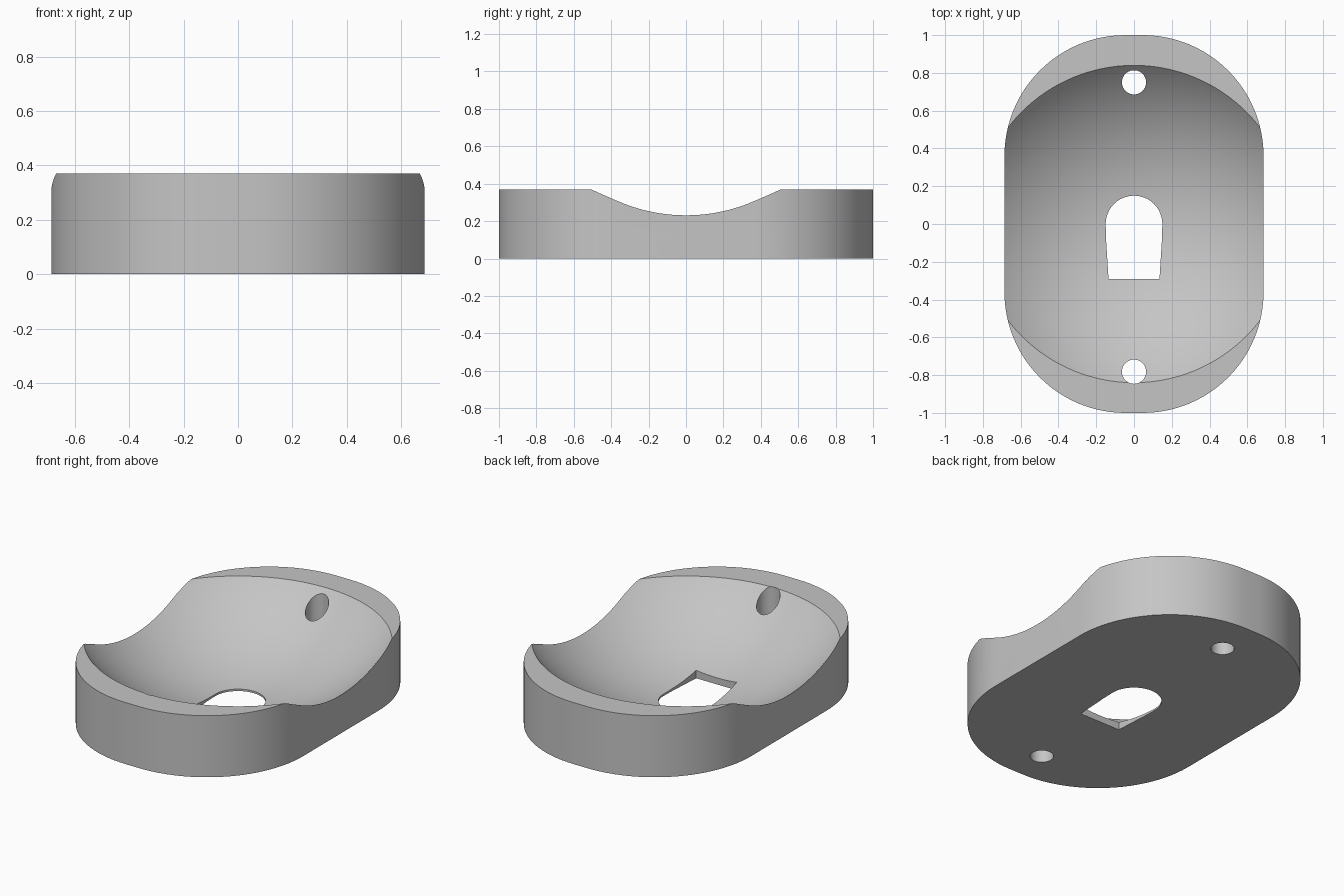
import bpy, bmesh, math
from math import sin, cos, pi

old = bpy.data.objects.get("Cube")
if old:
    bpy.data.objects.remove(old, do_unlink=True)

HALF_X, HALF_Y, HEIGHT = 0.686, 1.0, 0.37
CORNER = 0.64
BOWL_R, BOWL_Z = 1.143, 1.145

grey = bpy.data.materials.new("plain grey")
grey.use_nodes = True
colour = (0.56, 0.56, 0.56, 1)
grey.diffuse_color = colour
grey.node_tree.nodes["Principled BSDF"].inputs["Base Color"].default_value = colour


def add_object(name, bm):
    bmesh.ops.recalc_face_normals(bm, faces=bm.faces)
    mesh = bpy.data.meshes.new(name)
    bm.to_mesh(mesh)
    bm.free()
    mesh.materials.append(grey)
    obj = bpy.data.objects.new(name, mesh)
    bpy.context.collection.objects.link(obj)
    return obj


def prism(name, outline, z0, z1):
    bm = bmesh.new()
    face = bm.faces.new([bm.verts.new((x, y, z0)) for x, y in outline])
    top = bmesh.ops.extrude_face_region(bm, geom=[face])["geom"]
    verts = [v for v in top if isinstance(v, bmesh.types.BMVert)]
    bmesh.ops.translate(bm, verts=verts, vec=(0, 0, z1 - z0))
    return add_object(name, bm)


def arc(cx, cy, r, start, end, steps):
    angles = [start + (end - start) * i / steps for i in range(steps + 1)]
    return [(cx + r * cos(a), cy + r * sin(a)) for a in angles]


# Rounded body outline, one arc per corner
outline = []
for i, (sx, sy) in enumerate([(1, 1), (-1, 1), (-1, -1), (1, -1)]):
    outline += arc(sx * (HALF_X - CORNER), sy * (HALF_Y - CORNER), CORNER,
                   i * pi / 2, (i + 1) * pi / 2, 24)
body = prism("dished_base", outline, 0, HEIGHT)

# Spherical hollow
bm = bmesh.new()
bmesh.ops.create_uvsphere(bm, u_segments=128, v_segments=96, radius=BOWL_R)
bmesh.ops.translate(bm, verts=bm.verts, vec=(0, 0, BOWL_Z))
cutters = [add_object("bowl_cutter", bm)]

# Arched central slot, narrowing toward its flat end
slot = arc(0, 0, 0.15, 0, pi, 32) + [(-0.148, -0.08), (-0.135, -0.29),
                                     (0.135, -0.29), (0.148, -0.08)]
cutters.append(prism("slot_cutter", slot, -0.2, 0.6))

# Screw holes at both ends
for name, y in (("back_hole_cutter", 0.75), ("front_hole_cutter", -0.782)):
    cutters.append(prism(name, arc(0, y, 0.064, 0, 2 * pi, 40)[:-1], -0.2, 0.6))

bpy.context.view_layer.objects.active = body
for cutter in cutters:
    mod = body.modifiers.new(cutter.name, "BOOLEAN")
    mod.operation = "DIFFERENCE"
    mod.solver = "EXACT"
    mod.object = cutter
    bpy.ops.object.modifier_apply(modifier=mod.name)
for cutter in cutters:
    bpy.data.objects.remove(cutter, do_unlink=True)

bpy.ops.object.select_all(action="DESELECT")
body.select_set(True)
bpy.ops.object.shade_smooth_by_angle(angle=math.radians(25))
